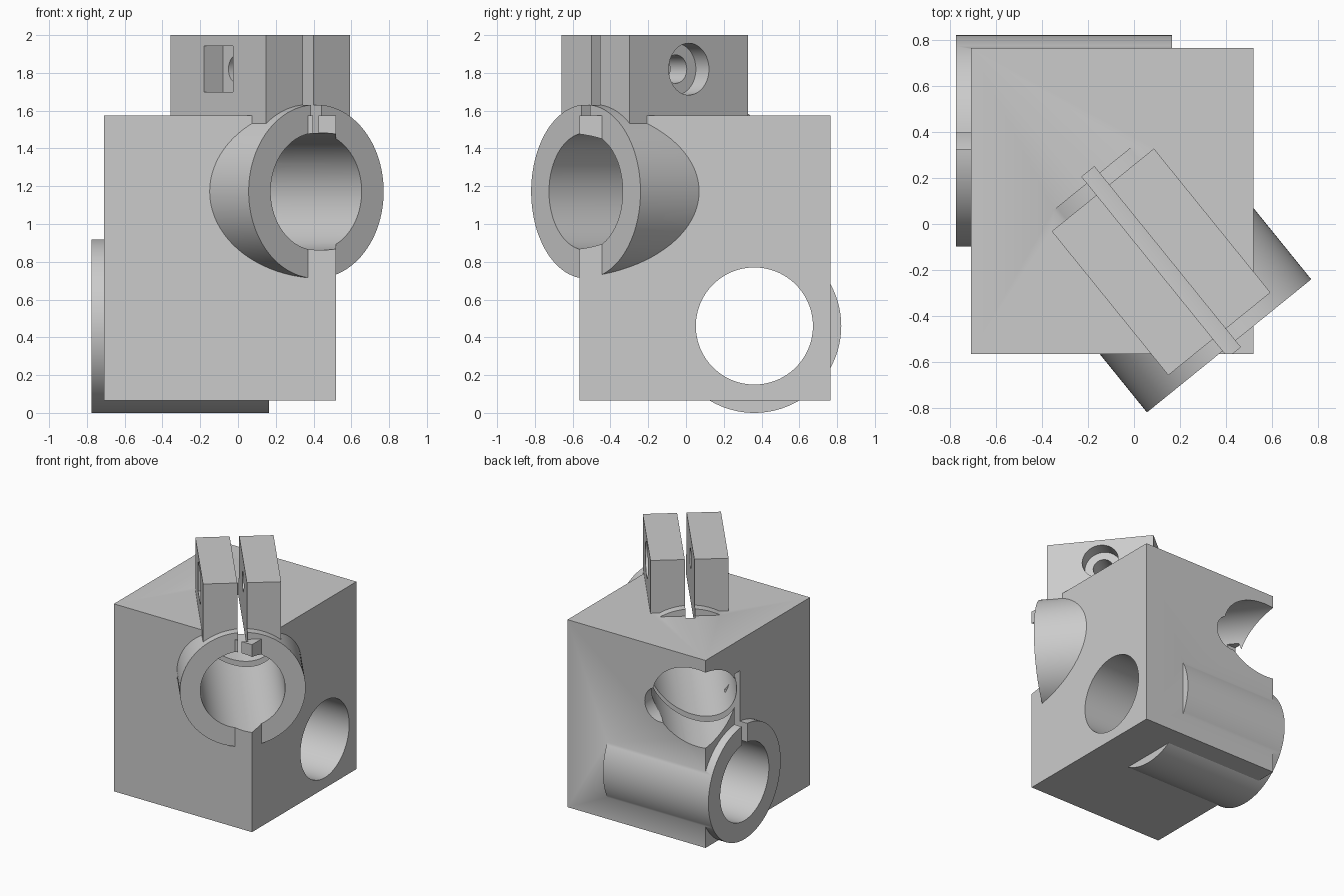
import bpy
import bmesh
import math
from mathutils import Matrix, Vector

cube = bpy.data.objects.get("Cube")
if cube:
    bpy.data.objects.remove(cube, do_unlink=True)

grey = bpy.data.materials.new("light_grey")
grey.use_nodes = True
grey.diffuse_color = (0.6, 0.6, 0.6, 1)
for node in grey.node_tree.nodes:
    if node.type == "BSDF_PRINCIPLED":
        node.inputs["Base Color"].default_value = (0.6, 0.6, 0.6, 1)


def make(name, bm, matrix):
    mesh = bpy.data.meshes.new(name)
    bm.transform(matrix)
    bm.to_mesh(mesh)
    bm.free()
    mesh.materials.append(grey)
    obj = bpy.data.objects.new(name, mesh)
    bpy.context.collection.objects.link(obj)
    return obj


def box(name, low, high, frame=Matrix()):
    low, high = Vector(low), Vector(high)
    bm = bmesh.new()
    bmesh.ops.create_cube(bm, size=1)
    size = Matrix.Diagonal((*(high - low), 1))
    return make(name, bm, frame @ Matrix.Translation((low + high) / 2) @ size)


def rod(name, radius, start, end, axis, height=0, frame=Matrix()):
    bm = bmesh.new()
    bmesh.ops.create_cone(bm, cap_ends=True, segments=96, radius1=radius,
                          radius2=radius, depth=end - start)
    turn = (Matrix.Rotation(math.pi / 2, 4, "Y") if axis == "X"
            else Matrix.Rotation(-math.pi / 2, 4, "X"))
    place = Matrix.Translation((0, 0, height)) @ turn
    return make(name, bm, frame @ place @ Matrix.Translation((0, 0, (start + end) / 2)))


def combine(target, tool, operation):
    tool.hide_render = True
    mod = target.modifiers.new(tool.name, "BOOLEAN")
    mod.object = tool
    mod.operation = operation
    mod.solver = "EXACT"
    bpy.context.view_layer.objects.active = target
    bpy.ops.object.modifier_apply(modifier=mod.name)
    bpy.data.objects.remove(tool, do_unlink=True)


HALF = 0.47       # half length of a clamp tube
SCREW = 0.648     # screw height above the tube axis

# Main block
block = box("clamp_block", (-0.71, -0.565, 0.065), (0.52, 0.765, 1.575))

# Two identical clamps: one along x, one turned across the block
lower = Matrix.Translation((-0.305, 0.362, 0.46))
upper = (Matrix.Translation((0.118, -0.165, 1.172))
         @ Matrix.Rotation(math.radians(-51), 4, "Z"))
clamps = (lower, upper)

# Clamp tubes and ears
for f in clamps:
    combine(block, rod("tube", 0.46, -HALF, HALF, "X", frame=f), "UNION")
    combine(block, box("ears", (-0.403, -0.286, 0), (0.403, 0.286, 0.828), f), "UNION")

# Bores, slits, screw holes, head recesses and nut pockets
for f in clamps:
    cutters = (
        rod("bore", 0.31, -1.6, 1.6, "X", frame=f),
        box("slit", (-0.505, -0.035, 0), (0.505, 0.035, 0.865), f),
        rod("screw_hole", 0.075, -0.25, 0.25, "Y", SCREW, f),
        rod("head_recess", 0.137, 0.176, 0.5, "Y", SCREW, f),
        box("nut_pocket", (-0.122, -0.3, SCREW - 0.122),
            (0.122, -0.156, SCREW + 0.122), f),
    )
    for cutter in cutters:
        combine(block, cutter, "DIFFERENCE")

# Smooth curved walls, sharp edges
bpy.ops.object.select_all(action="DESELECT")
block.select_set(True)
bpy.context.view_layer.objects.active = block
bpy.ops.object.shade_smooth_by_angle(angle=math.radians(30))
